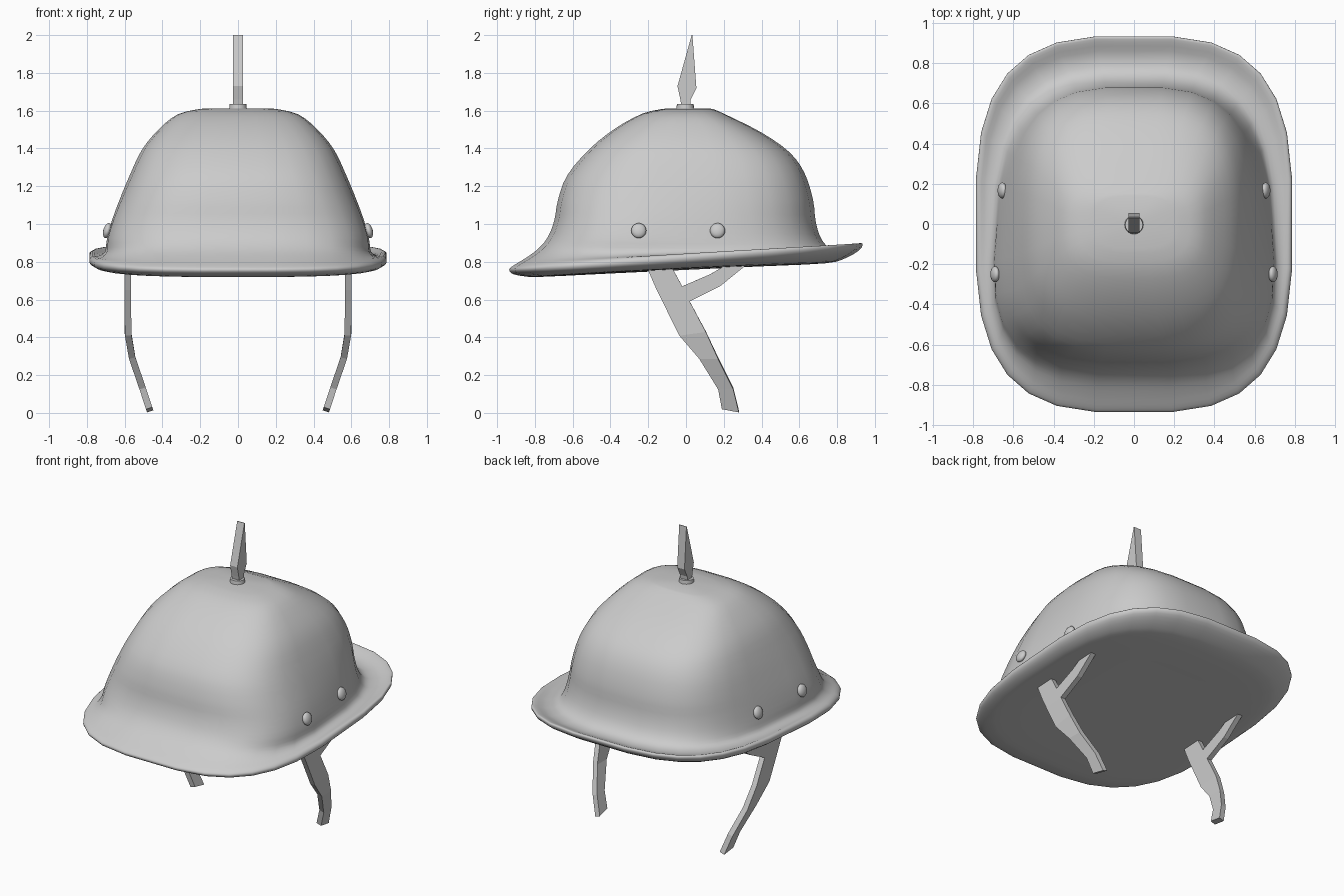
import bpy, bmesh, math
from mathutils import Vector

if "Cube" in bpy.data.objects:
    bpy.data.objects.remove(bpy.data.objects["Cube"])


def finish(name, bm, smooth=None):
    bmesh.ops.remove_doubles(bm, verts=bm.verts, dist=0.0005)
    bmesh.ops.recalc_face_normals(bm, faces=bm.faces)
    me = bpy.data.meshes.new(name)
    bm.to_mesh(me)
    bm.free()
    ob = bpy.data.objects.new(name, me)
    bpy.context.collection.objects.link(ob)
    if smooth:
        bpy.ops.object.select_all(action='DESELECT')
        bpy.context.view_layer.objects.active = ob
        ob.select_set(True)
        bpy.ops.object.shade_smooth_by_angle(angle=math.radians(smooth))
    return ob


# Helmet shell: half width, front y, back y, z at front / side / back, rear taper
LEVELS = [
    (.20, -.12, .14, 1.61, 1.61, 1.61, 0),
    (.32, -.23, .21, 1.585, 1.58, 1.58, 0),
    (.42, -.37, .40, 1.51, 1.50, 1.485, 0),
    (.51, -.51, .55, 1.40, 1.39, 1.38, .01),
    (.575, -.63, .63, 1.26, 1.25, 1.27, .03),
    (.62, -.68, .675, 1.13, 1.13, 1.13, .06),
    (.655, -.70, .69, 1.02, 1.02, 1.01, .09),
    (.68, -.735, .72, .93, .92, .92, .10),
    (.695, -.79, .77, .865, .855, .87, .07),
    (.735, -.86, .84, .815, .838, .865, .02),
    (.775, -.92, .91, .778, .843, .893, 0),
    (.79, -.94, .937, .757, .826, .897, 0),
    (.782, -.92, .925, .735, .80, .865, 0),
    (.74, -.86, .85, .723, .776, .82, 0),
    (.66, -.77, .74, .72, .765, .792, 0),
    (.35, -.40, .40, .738, .757, .776, 0),
]
SIDES, STEPS = 28, 3


def smooth_levels():
    out = []
    n = len(LEVELS)
    for i in range(n - 1):
        quad = [LEVELS[max(0, min(n - 1, i + k))] for k in (-1, 0, 1, 2)]
        for s in range(STEPS):
            t = s / STEPS
            out.append([b + .5 * t * (c - a + t * (2 * a - 5 * b + 4 * c - d
                        + t * (3 * (b - c) + d - a))) for a, b, c, d in zip(*quad)])
    return out + [LEVELS[-1]]


def ring(bm, hx, yf, yb, zf, zs, zb, taper):
    verts = []
    for i in range(SIDES):
        a = 2 * math.pi * (i + .5) / SIDES
        c, s = (math.copysign(abs(f(a)) ** .65, f(a)) for f in (math.cos, math.sin))
        y = s * yb if s > 0 else -s * yf
        z = zs + (zb - zf) / 2 * s + ((zb + zf) / 2 - zs) * s * s
        verts.append(bm.verts.new((hx * c * (1 - taper * s), y, z)))
    return verts


bm = bmesh.new()
rings = [ring(bm, *lv) for lv in smooth_levels()]
for r, q in zip(rings, rings[1:]):
    for i in range(SIDES):
        j = (i + 1) % SIDES
        bm.faces.new((r[i], r[j], q[j], q[i]))
for r, z in ((rings[0], 1.613), (rings[-1], .757)):
    c = bm.verts.new((0, 0, z))
    for i in range(SIDES):
        bm.faces.new((r[i], r[(i + 1) % SIDES], c))
finish("helmet_shell", bm, 60)

# Forked chin straps: (y, z) edge pairs, bent inwards towards the chin
MAIN = [((-.22, .80), (-.09, .80)), ((-.155, .65), (-.02, .67)),
        ((-.12, .58), (.02, .59)), ((-.035, .41), (.105, .43)),
        ((.07, .29), (.17, .29)), ((.17, .13), (.25, .13)), ((.19, .025), (.28, .008))]
FORK = [((-.02, .67), (.02, .59)), ((.13, .735), (.18, .67)), ((.24, .80), (.34, .80))]


def strap_x(z):
    pts = [(0, .462), (.13, .505), (.29, .56), (.42, .583), (1, .586)]
    for (z0, x0), (z1, x1) in zip(pts, pts[1:]):
        if z <= z1:
            return x0 + (x1 - x0) * (z - z0) / (z1 - z0)


bm = bmesh.new()
for strip in (MAIN, FORK):
    rows = [[bm.verts.new((strap_x(z), y, z)) for y, z in pair] for pair in strip]
    for (a, b), (c, d) in zip(rows, rows[1:]):
        bm.faces.new((a, b, d, c))
strap = finish("chin_straps", bm)
sol = strap.modifiers.new("thickness", 'SOLIDIFY')
sol.thickness, sol.offset = .035, 0
strap.modifiers.new("pair", 'MIRROR')

# Side rivets
bm = bmesh.new()
for side in (-1, 1):
    for x, y in ((.692, -.25), (.656, .167)):
        res = bmesh.ops.create_uvsphere(bm, u_segments=16, v_segments=10, radius=1)
        for v in res["verts"]:
            p = v.co * .04
            v.co = Vector((side * (x + p.x * .55 - .2 * p.z), y + p.y, .965 + p.z))
finish("rivets", bm, 60)

# Spike base washer
bm = bmesh.new()
bmesh.ops.create_cone(bm, cap_ends=True, segments=20, radius1=.048, radius2=.044, depth=.035)
bmesh.ops.translate(bm, verts=bm.verts, vec=(0, -.004, 1.618))
finish("spike_base", bm, 40)

# Flat spear-shaped spike
PROFILE = [(-.025, 1.63), (.022, 1.63), (.025, 1.66), (.055, 1.72),
           (.034, 2.0), (.03, 2.0), (-.045, 1.73), (-.03, 1.66)]
bm = bmesh.new()
face = bm.faces.new([bm.verts.new((-.027, y, z)) for y, z in PROFILE])
ext = bmesh.ops.extrude_face_region(bm, geom=[face], use_keep_orig=True)
bmesh.ops.translate(bm, vec=(.054, 0, 0),
                    verts=[g for g in ext["geom"] if isinstance(g, bmesh.types.BMVert)])
finish("spike", bm)
